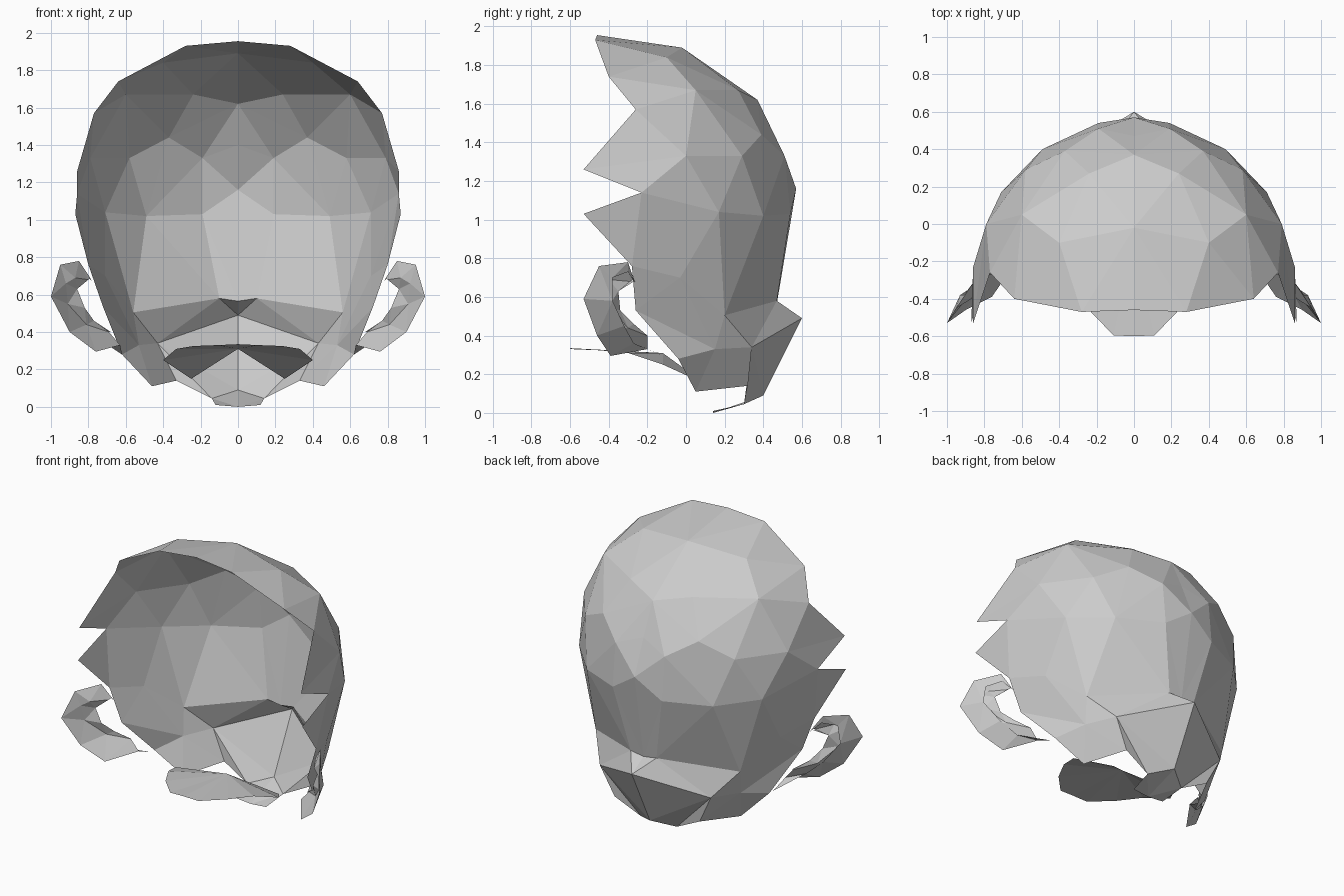
import bpy, bmesh
from mathutils import Vector

grey = bpy.data.materials.new("plain_grey")
grey.diffuse_color = (0.6, 0.6, 0.6, 1)


def zip_rows(bm, row_a, row_b):
    """Fill the strip between two rows of points with triangles, shortest diagonal first."""
    a = [bm.verts.new(p) for p in row_a]
    b = [bm.verts.new(p) for p in row_b]
    i = j = 0
    while i < len(a) - 1 or j < len(b) - 1:
        step_a = (a[i + 1].co - b[j].co).length if i < len(a) - 1 else 1e9
        step_b = (b[j + 1].co - a[i].co).length if j < len(b) - 1 else 1e9
        if step_a < step_b:
            bm.faces.new((a[i], b[j], a[i + 1]))
            i += 1
        else:
            bm.faces.new((a[i], b[j], b[j + 1]))
            j += 1


def mirrored_sheet(name, rows):
    """Loft a half sheet through the rows, then mirror it across x = 0."""
    bm = bmesh.new()
    for side in (1, -1):
        flipped = [[Vector((side * x, y, z)) for x, y, z in row] for row in rows]
        for lower, upper in zip(flipped, flipped[1:]):
            zip_rows(bm, lower, upper)
    bmesh.ops.remove_doubles(bm, verts=bm.verts, dist=0.0005)
    bmesh.ops.recalc_face_normals(bm, faces=bm.faces)
    mesh = bpy.data.meshes.new(name)
    bm.to_mesh(mesh)
    bm.free()
    mesh.materials.append(grey)
    obj = bpy.data.objects.new(name, mesh)
    bpy.context.collection.objects.link(obj)
    return obj


# Cranium shell with jagged open rim, each row running from the centre line to the rim
cranium = [
    [(0, -.46, 1.955), (.28, -.47, 1.93), (.64, -.40, 1.74)],
    [(0, -.02, 1.89), (.40, -.10, 1.84), (.64, -.40, 1.74)],
    [(0, .37, 1.62), (.24, .27, 1.67), (.60, .05, 1.67), (.77, -.26, 1.57)],
    [(0, .47, 1.40), (.19, .51, 1.33), (.37, .39, 1.44), (.58, .29, 1.33),
     (.79, 0, 1.33), (.86, -.53, 1.26)],
    [(0, .57, 1.16), (.19, .54, 1.03), (.49, .40, 1.02), (.71, .17, 1.04),
     (.86, -.23, 1.14)],
    [(0, .47, .565), (.10, .47, .58), (.56, .20, .505), (.71, -.03, .70),
     (.80, -.28, .76), (.87, -.53, 1.03)],
]
mirrored_sheet("cranium_shell", cranium)

# Bulging muzzle and cheeks under the ledge
muzzle = [
    cranium[-1][:-1],
    [(0, .60, .49), (.43, .34, .34), (.53, .15, .33), (.72, -.26, .53)],
    [(0, .40, .09), (.14, .30, .045), (.33, .32, .14), (.46, .05, .11),
     (.62, -.04, .28)],
]
mirrored_sheet("muzzle", muzzle)

# Small tab below the chin
mirrored_sheet("chin_tab", [
    [(0, .40, .09), (.14, .30, .045)],
    [(0, .14, 0), (.12, .14, .01)],
])

# Curled ears: bowl, inner lip, outer rim and rear edge
mirrored_sheet("ears", [
    [(.80, -.27, .68), (.86, -.35, .63), (.82, -.34, .53), (.77, -.27, .46),
     (.68, -.20, .40)],
    [(.80, -.29, .68), (.87, -.40, .69), (.92, -.43, .66), (.91, -.40, .55),
     (.81, -.30, .44), (.69, -.20, .40)],
    [(.79, -.27, .69), (.85, -.30, .78), (.95, -.45, .76), (1.0, -.53, .59),
     (.90, -.46, .40), (.76, -.39, .295), (.63, -.20, .33)],
    [(.78, -.26, .67), (.84, -.30, .73), (.91, -.38, .70), (.93, -.38, .58),
     (.84, -.32, .45), (.74, -.27, .36), (.62, -.08, .28)],
])

# Notched plate at the nape
mirrored_sheet("nape_plate", [
    [(0, -.60, .335), (.11, -.595, .33), (.24, -.46, .325), (.33, -.30, .31),
     (.40, -.12, .25)],
    [(0, -.12, .31), (.25, .10, .15)],
])
